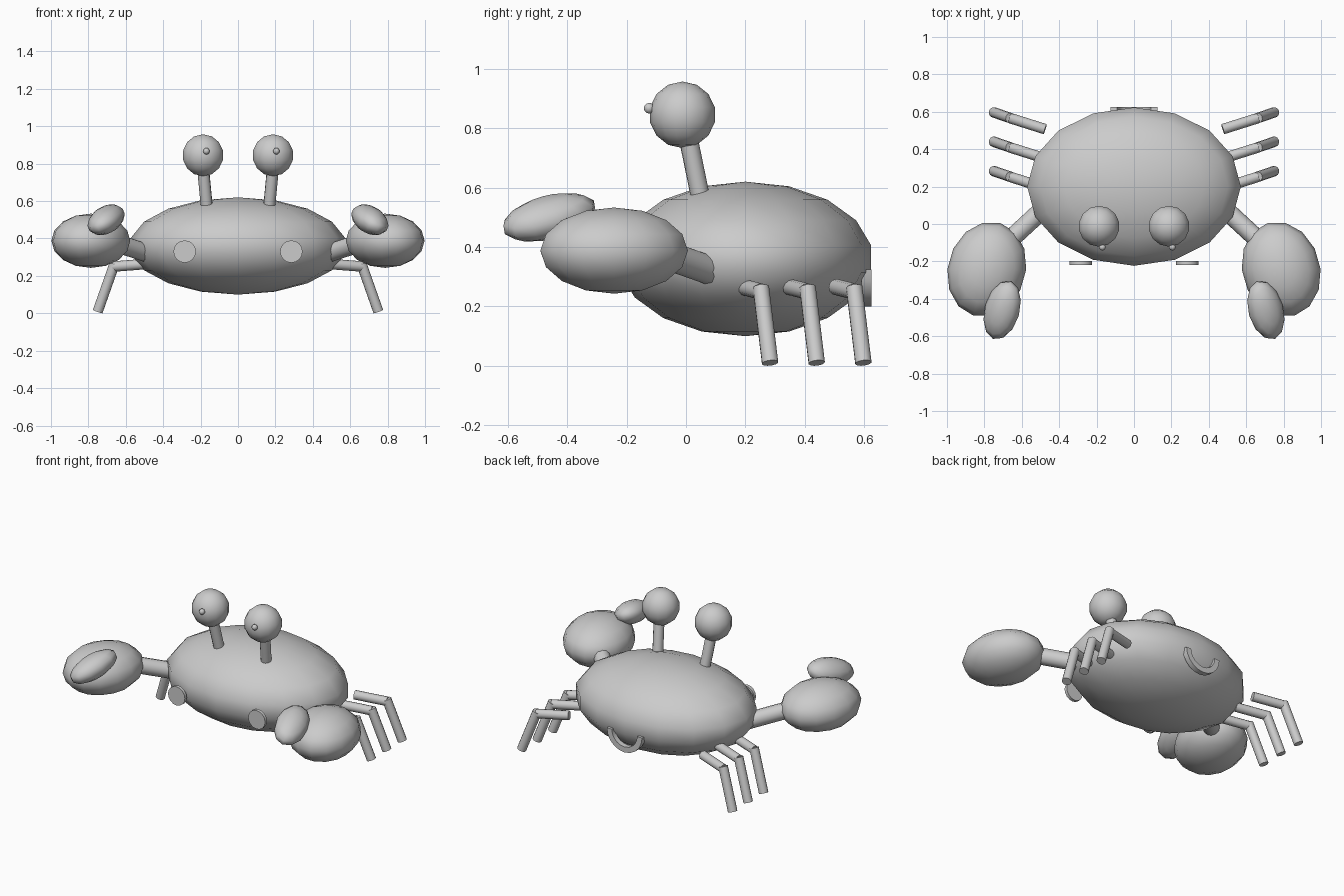
import bpy, bmesh, math
from mathutils import Vector, Matrix

cube = bpy.data.objects.get("Cube")
if cube:
    bpy.data.objects.remove(cube, do_unlink=True)

grey = bpy.data.materials.new("plain_grey")
grey.use_nodes = True
grey.diffuse_color = (0.6, 0.6, 0.6, 1)
grey.node_tree.nodes["Principled BSDF"].inputs["Base Color"].default_value = (0.6, 0.6, 0.6, 1)


def finish(bm, name):
    bmesh.ops.recalc_face_normals(bm, faces=bm.faces)
    mesh = bpy.data.meshes.new(name)
    bm.to_mesh(mesh)
    bm.free()
    mesh.materials.append(grey)
    obj = bpy.data.objects.new(name, mesh)
    bpy.context.collection.objects.link(obj)
    bpy.ops.object.select_all(action="DESELECT")
    obj.select_set(True)
    bpy.context.view_layer.objects.active = obj
    bpy.ops.object.shade_smooth_by_angle(angle=math.radians(50))
    return obj


def ellipsoid(name, centre, radii, segments=14, rings=7, rotation=Matrix()):
    bm = bmesh.new()
    matrix = Matrix.Translation(centre) @ rotation @ Matrix.Diagonal((*radii, 1))
    bmesh.ops.create_uvsphere(bm, u_segments=segments, v_segments=rings, radius=1, matrix=matrix)
    return finish(bm, name)


def rod(name, start, end, radius, sides=12):
    a, b = Vector(start), Vector(end)
    turn = (b - a).to_track_quat("Z", "Y").to_matrix().to_4x4()
    bm = bmesh.new()
    bmesh.ops.create_cone(bm, cap_ends=True, segments=sides, radius1=radius, radius2=radius,
                          depth=(b - a).length, matrix=Matrix.Translation((a + b) / 2) @ turn)
    return finish(bm, name)


def half_ring(name, centre, outer, inner, depth, steps=10):
    # Lower half of a flat ring, extruded along y
    bm = bmesh.new()
    rows = []
    for i in range(steps + 1):
        angle = math.pi * (1 + i / steps)
        rows.append([bm.verts.new(Vector(centre) + Vector((r * math.cos(angle), y, r * math.sin(angle))))
                     for r, y in ((outer, -depth / 2), (outer, depth / 2),
                                  (inner, depth / 2), (inner, -depth / 2))])
    for a, b in zip(rows, rows[1:]):
        for j in range(4):
            k = (j + 1) % 4
            bm.faces.new((a[j], a[k], b[k], b[j]))
    bm.faces.new(rows[0])
    bm.faces.new(rows[-1])
    return finish(bm, name)


# Shell and the curved strip on its back
ellipsoid("body", (0, 0.2, 0.36), (0.58, 0.43, 0.26), 16, 9)
half_ring("back_arc", (0, 0.608, 0.325), 0.125, 0.09, 0.034)

for side, s in (("left", 1), ("right", -1)):
    # Eye on a stalk; both pupils look the same way
    rod(side + "_eye_stalk", (s * 0.168, 0.046, 0.58), (s * 0.187, 0.005, 0.78), 0.032)
    ellipsoid(side + "_eye", (s * 0.187, -0.012, 0.845), (0.112, 0.112, 0.112))
    ellipsoid(side + "_pupil", (s * 0.187 + 0.018, -0.124, 0.867), (0.018, 0.018, 0.018), 10, 6)

    # Cheek disc
    rod(side + "_cheek", (s * 0.285, -0.218, 0.33), (s * 0.285, -0.198, 0.33), 0.06, 16)

    # Arm, claw and pincer
    rod(side + "_arm", (s * 0.48, 0.085, 0.32), (s * 0.68, -0.1, 0.385), 0.05)
    ellipsoid(side + "_claw", (s * 0.787, -0.242, 0.388), (0.208, 0.258, 0.145), 14, 8,
              Matrix.Rotation(s * math.radians(16), 4, "Z"))
    turn = (Matrix.Rotation(s * math.radians(16), 4, "Z") @ Matrix.Rotation(math.radians(15), 4, "X")
            @ Matrix.Rotation(s * math.radians(18), 4, "Y"))
    ellipsoid(side + "_pincer", (s * 0.705, -0.46, 0.5), (0.096, 0.168, 0.07), 12, 7, turn)

    # Three bent legs
    for i, place in enumerate(("front", "middle", "back")):
        y = 0.283 + i * 0.157
        knee = (s * 0.665, y - 0.03, 0.25)
        rod(f"{side}_{place}_upper_leg", (s * 0.475, y - 0.09, 0.265), knee, 0.028)
        rod(f"{side}_{place}_lower_leg", (s * 0.66, y - 0.031, 0.265), (s * 0.75, y, 0.01), 0.028)
